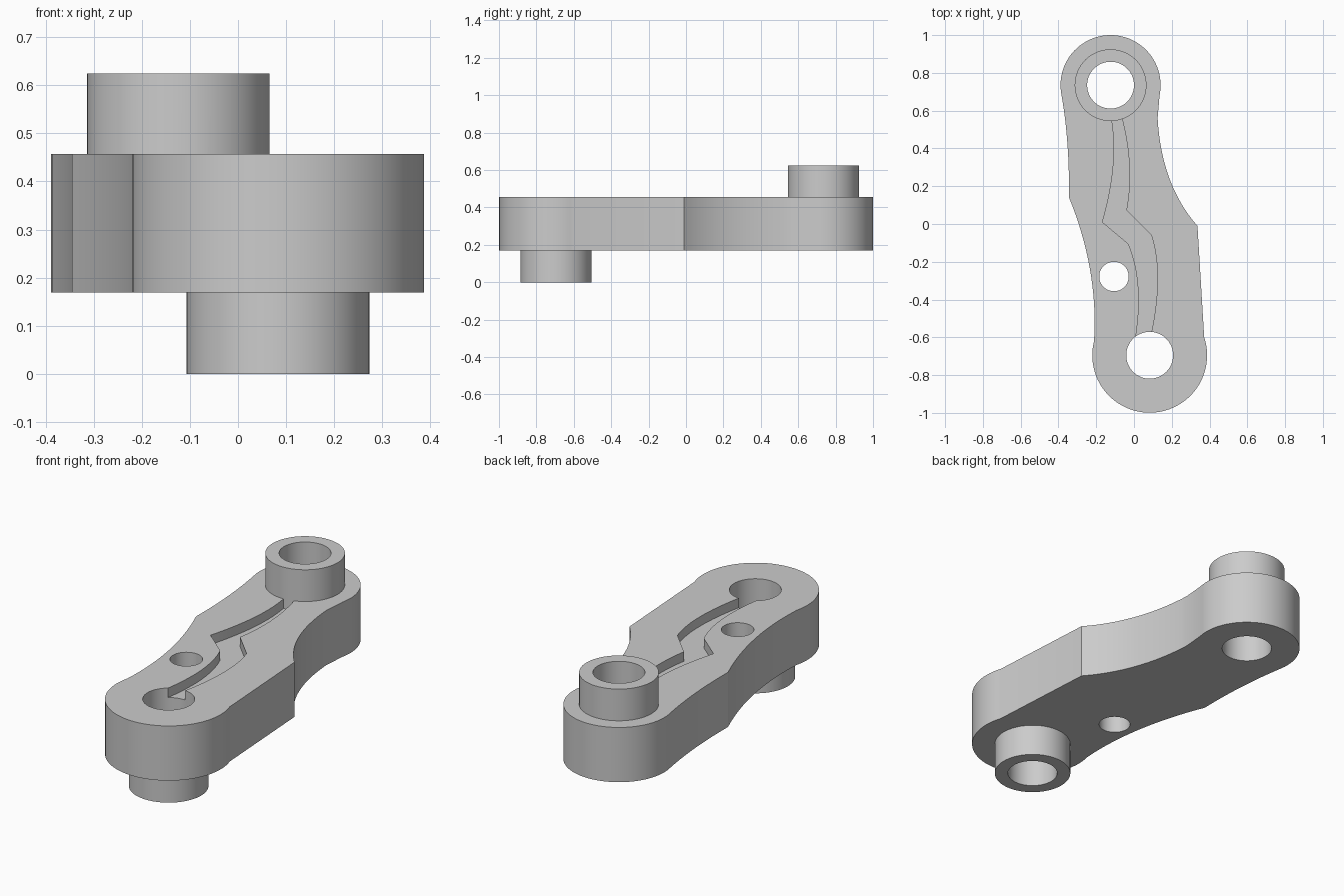
import bpy, bmesh
from math import cos, sin, radians

if "Cube" in bpy.data.objects:
    bpy.data.objects.remove(bpy.data.objects["Cube"])

TOP = (-0.124, 0.735)      # upper pivot centre
LOW = (0.083, -0.695)      # lower pivot centre
Z0, Z1, H = 0.169, 0.457, 0.624


def arc(c, r, a, b, n):
    """Points on a circle from angle a to b in degrees."""
    return [(c[0] + r * cos(radians(a + (b - a) * i / n)),
             c[1] + r * sin(radians(a + (b - a) * i / n))) for i in range(n + 1)]


def bend(p, m, q, n=16):
    """Shallow curve from p to q passing through m halfway."""
    pts = []
    for i in range(n + 1):
        t = i / n
        a, b, c = (1 - t) * (1 - 2 * t), 4 * t * (1 - t), t * (2 * t - 1)
        pts.append(tuple(a * p[k] + b * m[k] + c * q[k] for k in (0, 1)))
    return pts


def prism(name, pts, z0, z1):
    """Extrude a closed outline between two heights."""
    bm = bmesh.new()
    face = bm.faces.new([bm.verts.new((x, y, z0)) for x, y in pts])
    ext = bmesh.ops.extrude_face_region(bm, geom=[face])
    bmesh.ops.translate(bm, vec=(0, 0, z1 - z0),
                        verts=[v for v in ext["geom"] if isinstance(v, bmesh.types.BMVert)])
    bmesh.ops.recalc_face_normals(bm, faces=bm.faces)
    me = bpy.data.meshes.new(name)
    bm.to_mesh(me)
    bm.free()
    ob = bpy.data.objects.new(name, me)
    bpy.context.collection.objects.link(ob)
    return ob


def disc(name, c, r, z0, z1, n=64):
    return prism(name, arc(c, r, 0, 360, n)[:-1], z0, z1)


def combine(target, tool, operation):
    """Apply a boolean and remove the tool."""
    mod = target.modifiers.new(operation, "BOOLEAN")
    mod.object, mod.operation, mod.solver = tool, operation, "EXACT"
    bpy.context.view_layer.objects.active = target
    bpy.ops.object.modifier_apply(modifier=mod.name)
    bpy.data.objects.remove(tool)


# Plate outline, counter-clockwise
low_end = arc(LOW, 0.304, 165.7, 378.3, 48)
top_end = arc(TOP, 0.265, -12, 192, 48)
right_waist = bend((0.336, -0.01), (0.188, 0.24), (0.125, 0.56))
left_waist = bend(top_end[-1], (-0.352, 0.42), (-0.345, 0.143))
left_hollow = bend((-0.345, 0.143), (-0.233, -0.24), low_end[0])
outline = low_end + right_waist + top_end + left_waist[1:] + left_hollow[1:-1]
link = prism("link_arm", outline, Z0, Z1)

# Shallow dog-leg groove in the top
groove = (bend((-0.128, 0.60), (-0.108, 0.33), (-0.167, 0.01))
          + bend((-0.03, -0.105), (0.024, -0.35), (0.0, -0.65))
          + bend((0.075, -0.65), (0.124, -0.32), (0.092, -0.06))
          + bend((-0.04, 0.074), (-0.026, 0.33), (-0.075, 0.60)))
combine(link, prism("groove_cutter", groove, Z1 - 0.05, Z1 + 0.1), "DIFFERENCE")

# Bosses: one above the plate, one below
combine(link, disc("top_boss", TOP, 0.19, 0.3, H), "UNION")
combine(link, disc("bottom_boss", LOW, 0.19, 0.0, 0.3), "UNION")

# Through holes
for centre, r in ((TOP, 0.124), (LOW, 0.124), ((-0.106, -0.278), 0.078)):
    combine(link, disc("hole_cutter", centre, r, -0.2, 0.9), "DIFFERENCE")

# Smooth curved walls, crisp edges
bpy.ops.object.select_all(action="DESELECT")
link.select_set(True)
bpy.context.view_layer.objects.active = link
bpy.ops.object.shade_smooth_by_angle(angle=radians(20))
